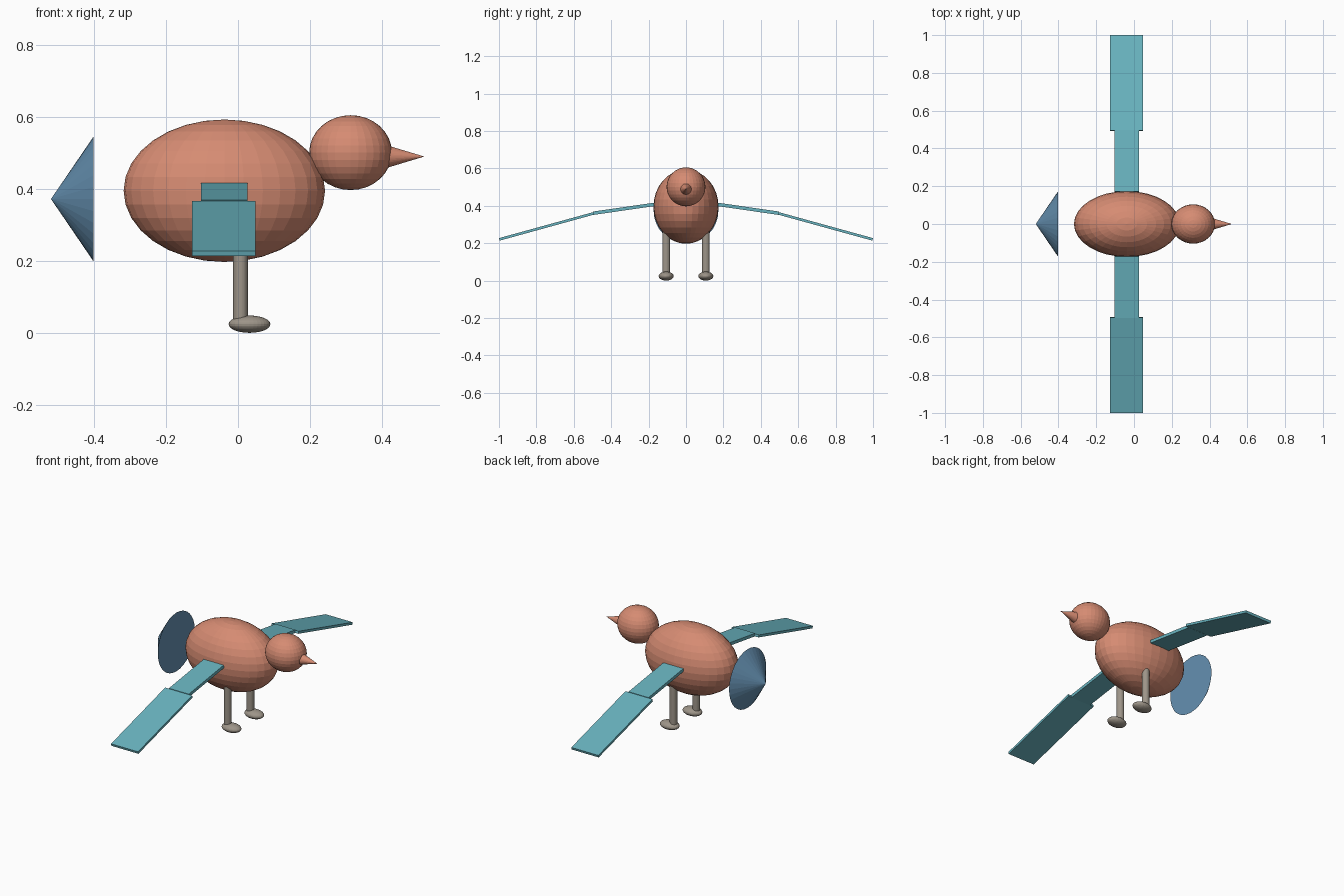
import bpy
import math

if "Cube" in bpy.data.objects:
    bpy.data.objects.remove(bpy.data.objects["Cube"])


def material(name, colour):
    m = bpy.data.materials.new(name)
    m.diffuse_color = (*colour, 1)
    m.use_nodes = True
    m.node_tree.nodes["Principled BSDF"].inputs["Base Color"].default_value = m.diffuse_color
    return m


terracotta = material("terracotta", (0.67, 0.26, 0.17))
teal = material("teal", (0.14, 0.45, 0.52))
blue = material("slate blue", (0.13, 0.28, 0.44))
grey = material("warm grey", (0.34, 0.30, 0.25))


def finish(name, mat):
    ob = bpy.context.object
    ob.name = name
    ob.data.materials.append(mat)
    return ob


def ellipsoid(name, loc, radii, mat):
    bpy.ops.mesh.primitive_uv_sphere_add(segments=32, ring_count=16, radius=1, location=loc)
    bpy.context.object.scale = radii
    return finish(name, mat)


def cone_x(name, x_base, x_tip, z, radius, mat):
    """Cone lying along x, closed at its base."""
    turn = math.pi / 2 if x_tip > x_base else -math.pi / 2
    bpy.ops.mesh.primitive_cone_add(vertices=32, radius1=radius, radius2=0,
                                    depth=abs(x_tip - x_base),
                                    location=((x_base + x_tip) / 2, 0, z),
                                    rotation=(0, turn, 0))
    return finish(name, mat)


def wing_panel(name, side, x0, x1, start, end, thick):
    """Tilted slab whose top runs from start to end, given as (y, z)."""
    dy, dz = end[0] - start[0], end[1] - start[1]
    length, tilt = math.hypot(dy, dz), math.atan2(dz, dy)
    y = (start[0] + end[0]) / 2 + math.sin(tilt) * thick / 2
    z = (start[1] + end[1]) / 2 - math.cos(tilt) * thick / 2
    bpy.ops.mesh.primitive_cube_add(size=1, location=((x0 + x1) / 2, side * y, z),
                                    rotation=(side * tilt, 0, 0))
    bpy.context.object.scale = (x1 - x0, length, thick)
    return finish(name, teal)


# Body, head, beak and fan tail
ellipsoid("body", (-0.038, 0, 0.395), (0.28, 0.174, 0.198), terracotta)
ellipsoid("head", (0.313, 0, 0.501), (0.115, 0.104, 0.104), terracotta)
cone_x("beak", 0.415, 0.518, 0.49, 0.031, terracotta)
cone_x("tail", -0.402, -0.52, 0.372, 0.173, blue)

# Wings, legs and feet on both sides
for side, label in ((-1, "right"), (1, "left")):
    wing_panel(f"{label}_inner_wing", side, -0.103, 0.027, (0.172, 0.416), (0.497, 0.369), 0.018)
    wing_panel(f"{label}_outer_wing", side, -0.128, 0.048, (0.496, 0.366), (1.0, 0.227), 0.014)
    bpy.ops.mesh.primitive_cylinder_add(vertices=32, radius=0.0205, depth=0.24,
                                        location=(0.007, side * 0.106, 0.15))
    finish(f"{label}_leg", grey)
    ellipsoid(f"{label}_foot", (0.032, side * 0.106, 0.024), (0.058, 0.04, 0.024), grey)
